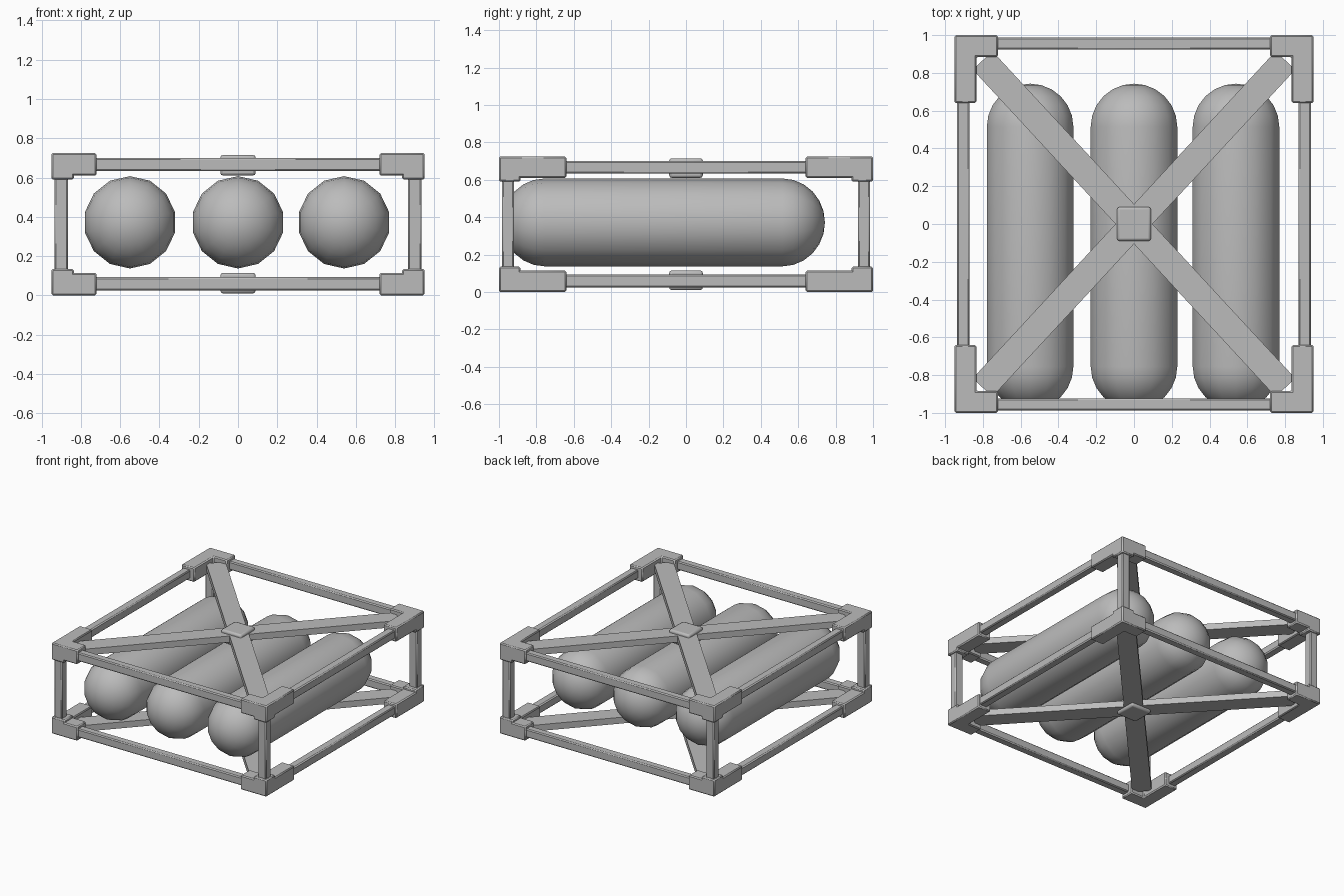
import bpy, bmesh, math
from mathutils import Matrix, Vector

if "Cube" in bpy.data.objects:
    bpy.data.objects.remove(bpy.data.objects["Cube"])

H = 0.725           # overall height
MID = H / 2

grey = bpy.data.materials.new("frame_grey")
grey.diffuse_color = (0.5, 0.5, 0.5, 1)
grey.use_nodes = True
grey.node_tree.nodes["Principled BSDF"].inputs["Base Color"].default_value = grey.diffuse_color


def finish(name, bm, bevel=0.0, segments=1, angle=30):
    """Turn a bmesh into a named object, with optional bevelled edges."""
    bmesh.ops.recalc_face_normals(bm, faces=bm.faces)
    mesh = bpy.data.meshes.new(name)
    bm.to_mesh(mesh)
    bm.free()
    mesh.materials.append(grey)
    ob = bpy.data.objects.new(name, mesh)
    bpy.context.collection.objects.link(ob)
    if bevel:
        mod = ob.modifiers.new("bevel", 'BEVEL')
        mod.width, mod.segments = bevel, segments
        mod.limit_method = 'ANGLE'
    bpy.ops.object.select_all(action='DESELECT')
    ob.select_set(True)
    bpy.context.view_layer.objects.active = ob
    bpy.ops.object.shade_smooth_by_angle(angle=math.radians(angle))
    return ob


def box(name, centre, size, turn=0.0, bevel=0.0):
    bm = bmesh.new()
    bmesh.ops.create_cube(bm, size=1, matrix=Matrix.Translation(centre)
                          @ Matrix.Rotation(turn, 4, 'Z')
                          @ Matrix.Diagonal((*size, 1)))
    return finish(name, bm, bevel)


def corner(name, sx, sy, sz):
    """L-shaped corner bracket with a short socket for the post."""
    xs, ys = (0.72, 0.835, 0.95), (0.64, 0.885, 1.0)
    bm = bmesh.new()
    grid = {(i, j): bm.verts.new((xs[i], ys[j], MID))
            for i in range(3) for j in range(3) if (i, j) != (0, 0)}

    def quad(i, j):
        return bm.faces.new([grid[i, j], grid[i + 1, j],
                             grid[i + 1, j + 1], grid[i, j + 1]])
    block, arm_x, arm_y = quad(1, 1), quad(0, 1), quad(1, 0)
    lower = bmesh.ops.extrude_face_region(bm, geom=[block, arm_x, arm_y], use_keep_orig=True)
    low_verts = [g for g in lower["geom"] if isinstance(g, bmesh.types.BMVert)]
    for v in bm.verts:
        v.co.z = MID - 0.115 if v in low_verts else MID
    # socket reaching past the arms
    under = [f for f in bm.faces if all(v in low_verts for v in f.verts)
             and f.calc_center_median().x > xs[1] and f.calc_center_median().y > ys[1]]
    ext = bmesh.ops.extrude_face_region(bm, geom=under)
    for g in ext["geom"]:
        if isinstance(g, bmesh.types.BMVert):
            g.co.z -= 0.02
    bmesh.ops.recalc_face_normals(bm, faces=bm.faces)
    bmesh.ops.dissolve_limit(bm, angle_limit=0.01, verts=bm.verts, edges=bm.edges)
    for v in bm.verts:
        v.co = Vector((v.co.x * sx, v.co.y * sy, MID + v.co.z * sz))
    return finish(name, bm, 0.008)


def tank(name, x):
    """Fourteen-sided capsule lying along y."""
    r, sides, rings = 0.235, 14, 6
    y0, y1 = -0.755, 0.515
    prof = []
    for k in range(rings + 1):
        a = math.pi / 2 * k / rings
        prof.append((r * math.sin(a), y0 - r * 0.97 * math.cos(a)))
    prof += [(p, y0 + y1 - y) for p, y in reversed(prof)]
    bm = bmesh.new()
    vs = [bm.verts.new((x, y, 0.372 + p)) for p, y in prof]
    edges = [bm.edges.new(pair) for pair in zip(vs, vs[1:])]
    bmesh.ops.spin(bm, geom=vs + edges, cent=(x, 0, 0.372), axis=(0, 1, 0),
                   angle=math.tau, steps=sides, use_duplicate=False)
    bmesh.ops.remove_doubles(bm, verts=bm.verts, dist=0.0005)
    return finish(name, bm, angle=40)


# corner brackets and upright posts
for sx in (-1, 1):
    for sy in (-1, 1):
        for sz, level in ((-1, "bottom"), (1, "top")):
            corner(f"{level}_corner", sx, sy, sz)
        box("post", (0.9 * sx, 0.952 * sy, MID), (0.07, 0.066, 0.55), bevel=0.008)

# rails, crossed braces and centre hubs on both levels
for sz, level in ((-1, "bottom"), (1, "top")):
    z = MID + sz * 0.304
    for s in (-1, 1):
        box(f"{level}_cross_rail", (0, 0.955 * s, z), (1.5, 0.064, 0.068), bevel=0.008)
        box(f"{level}_side_rail", (0.903 * s, 0, z), (0.066, 1.4, 0.068), bevel=0.008)
        box(f"{level}_brace", (0, 0, z), (2.36, 0.143, 0.05), turn=s * math.atan(1.08))
    hub = box(f"{level}_hub", (0, 0, MID + sz * 0.3), (0.18, 0.18, 0.105), bevel=0.014)
    hub.modifiers["bevel"].segments = 2

# three tanks
for side, x in (("left", -0.55), ("middle", 0.0), ("right", 0.54)):
    tank(f"{side}_tank", x)
